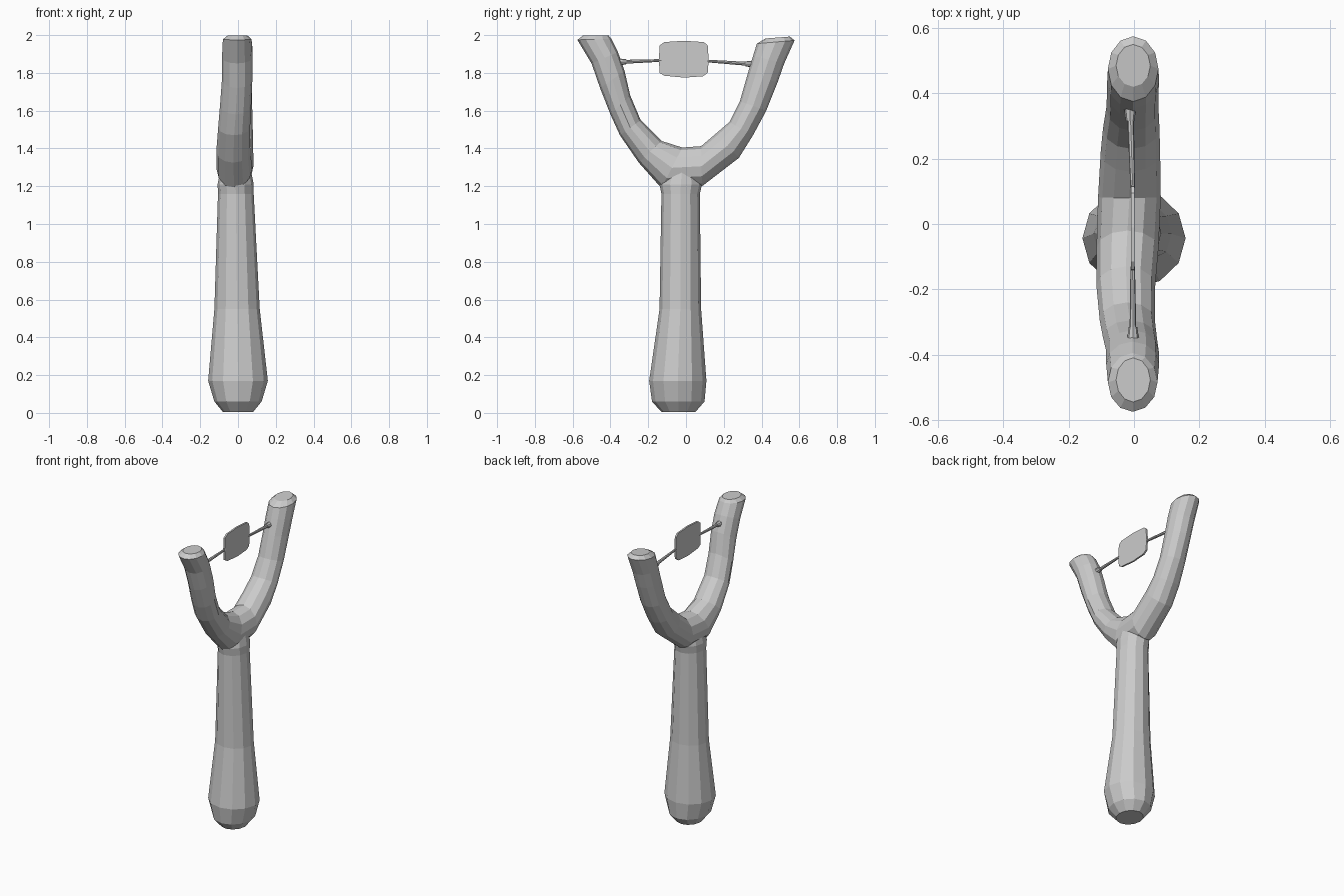
import bpy, bmesh, math
from mathutils import Vector

grey = bpy.data.materials.new("light_grey")
grey.diffuse_color = (0.6, 0.6, 0.6, 1)


def finish(bm, name):
    bmesh.ops.recalc_face_normals(bm, faces=bm.faces)
    mesh = bpy.data.meshes.new(name)
    bm.to_mesh(mesh)
    bm.free()
    mesh.materials.append(grey)
    obj = bpy.data.objects.new(name, mesh)
    bpy.context.collection.objects.link(obj)
    return obj


def loft(name, sections, sides):
    """Each section: (y, z) of one edge, (y, z) of the other edge, x min, x max."""
    bm = bmesh.new()
    rings = []
    for y0, z0, y1, z1, xa, xb in sections:
        a, b = Vector((0, y0, z0)), Vector((0, y1, z1))
        centre = (a + b) / 2 + Vector(((xa + xb) / 2, 0, 0))
        across, wide = (b - a) / 2, Vector(((xb - xa) / 2, 0, 0))
        ring = []
        for i in range(sides):
            t = 2 * math.pi * i / sides
            ring.append(bm.verts.new(centre + across * math.cos(t) + wide * math.sin(t)))
        rings.append(ring)
    for r, s in zip(rings, rings[1:]):
        for i in range(sides):
            j = (i + 1) % sides
            bm.faces.new((r[i], r[j], s[j], s[i]))
    bm.faces.new(rings[0])
    bm.faces.new(rings[-1])
    return finish(bm, name)


# Handle: bulbous foot tapering up into the fork
handle = loft("handle", [
    (-0.13, 0.005, 0.05, 0.005, -0.08, 0.08),
    (-0.18, 0.06, 0.098, 0.06, -0.125, 0.125),
    (-0.195, 0.17, 0.108, 0.17, -0.158, 0.158),
    (-0.14, 0.55, 0.08, 0.55, -0.125, 0.115),
    (-0.13, 1.16, 0.073, 1.16, -0.106, 0.083),
    (-0.14, 1.21, 0.085, 1.21, -0.108, 0.083),
    (-0.11, 1.30, 0.07, 1.30, -0.09, 0.065),
], 12)

# Fork: one sweep from the front tip, through the crotch, to the back tip
fork = loft("fork", [
    (-0.545, 1.998, -0.41, 1.998, -0.055, 0.05),
    (-0.575, 1.975, -0.395, 1.98, -0.08, 0.072),
    (-0.50, 1.85, -0.36, 1.91, -0.085, 0.077),
    (-0.455, 1.72, -0.325, 1.81, -0.085, 0.076),
    (-0.40, 1.58, -0.295, 1.68, -0.095, 0.07),
    (-0.35, 1.47, -0.24, 1.55, -0.105, 0.064),
    (-0.25, 1.325, -0.13, 1.44, -0.115, 0.065),
    (-0.13, 1.19, -0.02, 1.405, -0.115, 0.075),
    (0.085, 1.20, 0.08, 1.412, -0.11, 0.082),
    (0.28, 1.35, 0.16, 1.48, -0.102, 0.08),
    (0.355, 1.47, 0.23, 1.54, -0.095, 0.078),
    (0.425, 1.60, 0.285, 1.65, -0.085, 0.075),
    (0.485, 1.75, 0.325, 1.79, -0.082, 0.075),
    (0.52, 1.85, 0.355, 1.89, -0.082, 0.077),
    (0.575, 1.972, 0.375, 1.955, -0.08, 0.075),
    (0.55, 1.992, 0.42, 1.982, -0.055, 0.05),
], 12)

# Merge handle and fork into one solid
join = handle.modifiers.new("join_fork", 'BOOLEAN')
join.operation = 'UNION'
join.solver = 'EXACT'
join.object = fork
bpy.context.view_layer.update()
evaluated = handle.evaluated_get(bpy.context.evaluated_depsgraph_get())
merged = bpy.data.meshes.new_from_object(evaluated)
handle.modifiers.clear()
handle.data = merged
handle.name = "handle_and_fork"
bpy.data.objects.remove(fork)


def rod(name, start, end, r0, r1):
    """Thin tapered cord running along y."""
    (y0, z0, x0), (y1, z1, x1) = start, end
    return loft(name, [(y0, z0 - r0, y0, z0 + r0, x0 - r0, x0 + r0),
                       (y1, z1 - r1, y1, z1 + r1, x1 - r1, x1 + r1)], 8)


# Bands between the prongs and the pouch, with small knots at the prongs
rod("front_band", (-0.37, 1.857, -0.003), (-0.13, 1.866, -0.004), 0.011, 0.007)
rod("back_band", (0.37, 1.845, -0.012), (0.11, 1.863, -0.004), 0.011, 0.007)
rod("front_knot", (-0.37, 1.857, -0.003), (-0.315, 1.859, -0.003), 0.021, 0.013)
rod("back_knot", (0.37, 1.845, -0.012), (0.315, 1.848, -0.012), 0.021, 0.013)

# Pouch: thin plate with bowed sides and rounded corners
outline = [(-0.14, 1.80), (-0.115, 1.785), (-0.01, 1.775), (0.09, 1.782), (0.115, 1.80),
           (0.12, 1.87), (0.115, 1.945), (0.095, 1.963), (-0.01, 1.97), (-0.115, 1.963),
           (-0.14, 1.945), (-0.143, 1.87)]
bm = bmesh.new()
face = bm.faces.new([bm.verts.new((-0.009, y, z)) for y, z in outline])
extruded = bmesh.ops.extrude_face_region(bm, geom=[face])["geom"]
bmesh.ops.translate(bm, vec=(0.011, 0, 0),
                    verts=[v for v in extruded if isinstance(v, bmesh.types.BMVert)])
finish(bm, "pouch")
